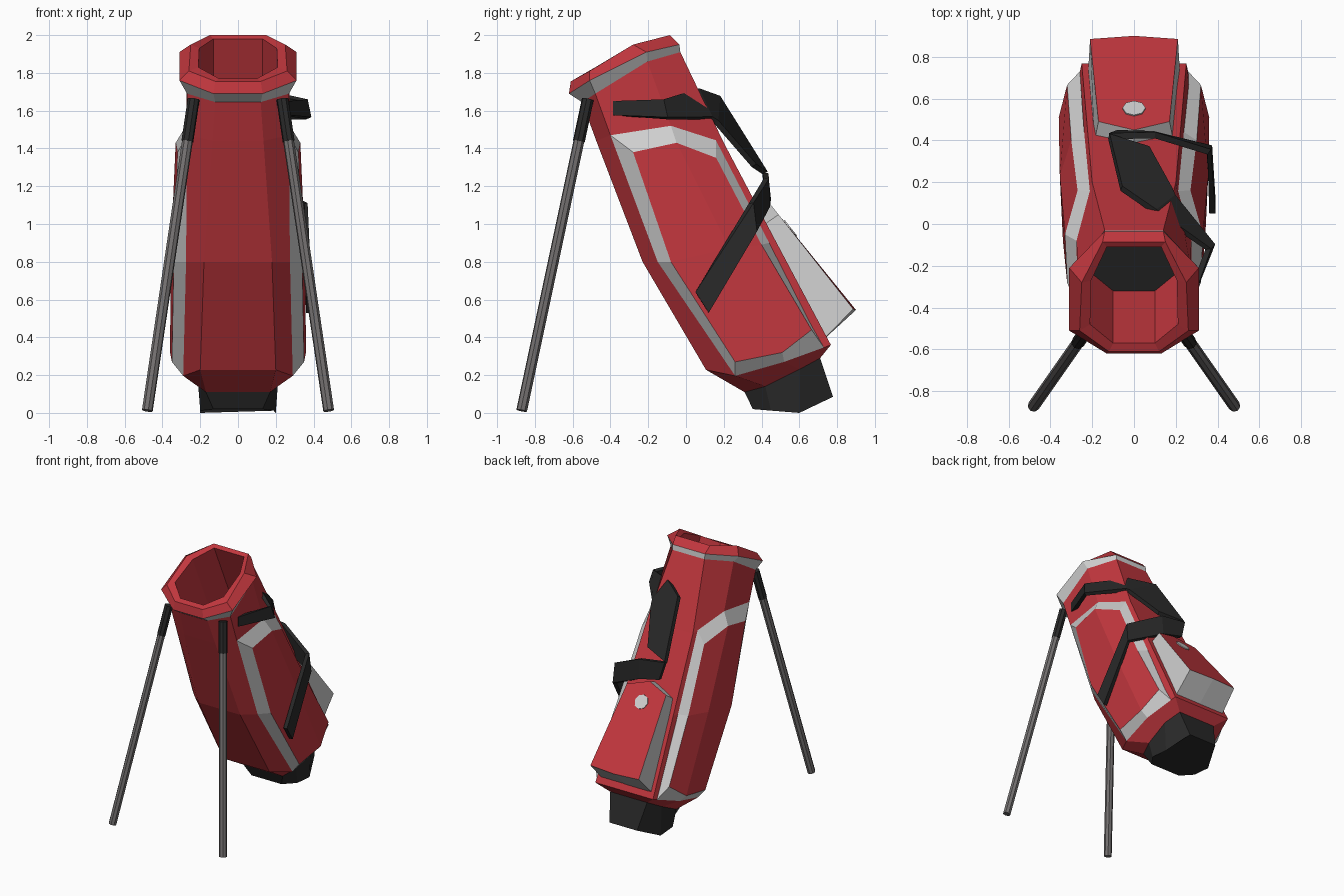
import bpy, bmesh, math
from mathutils import Vector

if "Cube" in bpy.data.objects:
    bpy.data.objects.remove(bpy.data.objects["Cube"])


def material(name, rgb):
    m = bpy.data.materials.new(name)
    m.diffuse_color = (*rgb, 1)
    m.use_nodes = True
    m.node_tree.nodes["Principled BSDF"].inputs["Base Color"].default_value = m.diffuse_color
    return m


RED = material("red fabric", (0.54, 0.038, 0.048))
GREY = material("light grey trim", (0.62, 0.62, 0.62))
BLACK = material("black rubber", (0.022, 0.022, 0.022))
METAL = material("leg grey", (0.17, 0.16, 0.16))


def build(name, verts, faces, mats, ids=None, fix=True):
    me = bpy.data.meshes.new(name)
    me.from_pydata([tuple(v) for v in verts], [], faces)
    for m in mats:
        me.materials.append(m)
    if ids:
        for p, i in zip(me.polygons, ids):
            p.material_index = i
    if fix:
        bm = bmesh.new()
        bm.from_mesh(me)
        bmesh.ops.recalc_face_normals(bm, faces=bm.faces)
        bm.to_mesh(me)
        bm.free()
    ob = bpy.data.objects.new(name, me)
    bpy.context.collection.objects.link(ob)
    return ob


def loft(name, half_rings, mats, ids=None):
    """Skin mirrored eight-sided rings; ids = start cap, bands..., end cap."""
    verts, faces, fid = [], [], []
    for r in half_rings:
        verts += list(r) + [(-x, y, z) for x, y, z in reversed(r)]
    n, k = 8, len(half_rings)
    ids = ids or [0] * (k + 1)
    faces.append(list(range(n)))
    fid.append(ids[0])
    for a in range(k - 1):
        for i in range(n):
            j = (i + 1) % n
            faces.append((a * n + i, a * n + j, (a + 1) * n + j, (a + 1) * n + i))
            fid.append(ids[a + 1])
    faces.append(list(range((k - 1) * n, k * n)))
    fid.append(ids[-1])
    return build(name, verts, faces, mats, fid)


# Bag body: half rings listed front, front side, back side, back
opening = [(.10, -.57, 1.77), (.21, -.48, 1.83), (.205, -.27, 1.93), (.13, -.11, 1.98)]
floor = [(x, y + .25, z - .55) for x, y, z in opening]
rim = [(.12, -.61, 1.755), (.26, -.51, 1.81), (.25, -.28, 1.95), (.15, -.085, 2.0)]
collar = [(.13, -.62, 1.69), (.31, -.51, 1.76), (.31, -.21, 1.91), (.14, -.035, 1.95)]
neck = [(.12, -.55, 1.645), (.27, -.48, 1.69), (.27, -.205, 1.86), (.14, -.03, 1.91)]
chest = [(.135, -.475, 1.44), (.27, -.40, 1.47), (.275, -.08, 1.52), (.20, .20, 1.43)]
waist = [(.18, -.23, .80), (.275, -.15, .80), (.315, .215, .90), (.225, .48, .90)]
hem = [(.20, .106, .228), (.29, .26, .196), (.31, .52, .27), (.25, .767, .36)]
tuck = [(.17, .31, .11), (.21, .42, .14), (.21, .60, .23), (.16, .71, .29)]
loft("bag_body", [floor, opening, rim, collar, neck, chest, waist, hem, tuck],
     [RED, GREY, BLACK], [2, 0, 0, 0, 1, 0, 0, 0, 0, 0])

# Rubber base
sole = [(.13, .354, .02), (.20, .45, .012), (.20, .60, 0), (.12, .778, .085)]
loft("rubber_base", [tuck, sole], [BLACK])

# Raised side panels: grey sloped frame around a red 3x3 grid
inner = [(.32, -.28, 1.38), (.33, -.05, 1.43), (.27, .16, 1.35),
         (.34, -.08, .80), (.355, .23, .87), (.30, .40, .89),
         (.35, .26, .27), (.36, .51, .32), (.32, .665, .44)]
outer = []
for r in (chest, waist, hem):
    s, m, b = (Vector(p) for p in r[1:])
    outer += [s, m, m.lerp(b, .85)]
edge = [0, 1, 2, 5, 8, 7, 6, 3]
for side, sx in (("right", 1), ("left", -1)):
    verts = [(sx * p[0], p[1], p[2]) for p in inner + outer]
    faces = [(a, a + 1, a + 4, a + 3) for a in (0, 1, 3, 4)]
    faces += [(a, b, b + 9, a + 9) for a, b in zip(edge, edge[1:] + edge[:1])]
    ob = build(side + "_side_panel", verts, faces, [RED, GREY], [0] * 4 + [1] * 8)
    if ob.data.polygons[0].normal.x * sx < 0:
        ob.data.flip_normals()

# Back pocket: red outer face, grey sides
face = [(0, .45, 1.10), (.17, .49, 1.05), (.21, .885, .55),
        (0, .90, .545), (-.21, .885, .55), (-.17, .49, 1.05)]
root = [(0, .36, 1.06), (.19, .39, .98), (.22, .72, .38),
        (0, .72, .38), (-.22, .72, .38), (-.19, .39, .98)]
faces = [tuple(range(6)), tuple(range(6, 12))]
faces += [(i, (i + 1) % 6, (i + 1) % 6 + 6, i + 6) for i in range(6)]
build("back_pocket", face + root, faces, [RED, GREY], [0, 0] + [1] * 6)


def rod(name, a, b, r, mat, sides=8):
    a, b = Vector(a), Vector(b)
    bpy.ops.mesh.primitive_cylinder_add(vertices=sides, radius=r, depth=(b - a).length,
                                        location=(a + b) / 2)
    ob = bpy.context.object
    ob.name = name
    ob.rotation_euler = (b - a).to_track_quat('Z', 'Y').to_euler()
    ob.data.materials.append(mat)
    return ob


# Round plain patch on the pocket
n = Vector((0, .785, .62))
c = Vector((0, .55, .975))
rod("pocket_patch", c - n * .002, c + n * .007, .055, GREY)

# Two splayed legs with black upper sleeves
for side, sx in (("right", 1), ("left", -1)):
    top, foot = Vector((sx * .235, -.52, 1.66)), Vector((sx * .48, -.87, .012))
    joint = top.lerp(foot, .135)
    rod(side + "_leg", joint, foot, .029, METAL)
    rod(side + "_leg_sleeve", top, joint, .032, BLACK)

# Carry strap: ribbon given by its two edges
upper = [(.26, -.38, 1.65), (.355, -.12, 1.655), (.10, .06, 1.71), (-.06, .17, 1.67),
         (-.12, .42, 1.27), (.10, .425, 1.24), (.36, .345, 1.11), (.375, .05, .64)]
lower = [(.26, -.38, 1.575), (.375, -.10, 1.56), (.19, .13, 1.56), (.18, .16, 1.54),
         (.07, .36, 1.31), (.09, .43, 1.09), (.36, .37, .96), (.375, .12, .53)]
# the pad folds over at its lower end, so the last stretch starts on a new edge
k = len(upper)
faces = [(i, i + 1, k + i + 1, k + i) for i in range(k - 1) if i != 4]
verts = upper + lower + [(-.12, .42, 1.27), (-.08, .435, 1.13)]
faces.append((2 * k, 5, k + 5, 2 * k + 1))
strap = build("carry_strap", verts, faces, [BLACK], fix=True)
sol = strap.modifiers.new("thickness", 'SOLIDIFY')
sol.thickness = .03
sol.offset = 0
